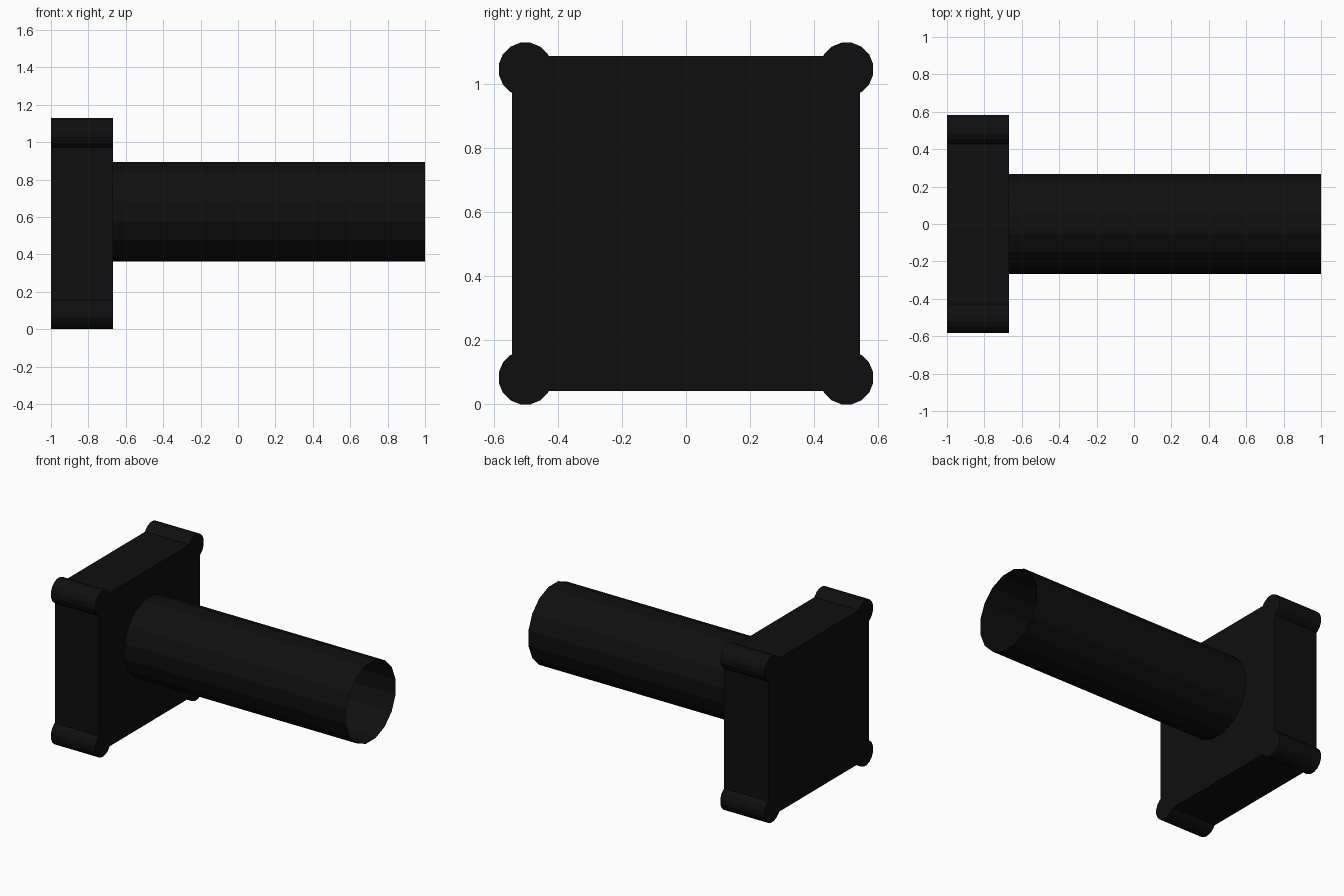
import bpy, bmesh, math
from mathutils import Matrix, Vector

cube = bpy.data.objects.get("Cube")
if cube:
    bpy.data.objects.remove(cube, do_unlink=True)

SIDES = 16
X_BACK, X_FACE, X_TIP = -1.0, -0.667, 1.0
PLATE_Z = 0.564

black = bpy.data.materials.new("matte_black")
black.use_nodes = True
colour = (0.0045, 0.0045, 0.0045, 1)
black.diffuse_color = colour
black.node_tree.nodes["Principled BSDF"].inputs["Base Color"].default_value = colour


def add_object(name, bm):
    mesh = bpy.data.meshes.new(name)
    bm.to_mesh(mesh)
    bm.free()
    mesh.materials.append(black)
    obj = bpy.data.objects.new(name, mesh)
    bpy.context.collection.objects.link(obj)
    return obj


def add_cylinder(name, x0, x1, y, z, apothem, capped):
    """Flat-sided cylinder along x, with a flat side on top."""
    bm = bmesh.new()
    radius = apothem / math.cos(math.pi / SIDES)
    place = (Matrix.Translation(((x0 + x1) / 2, y, z))
             @ Matrix.Rotation(math.pi / 2, 4, 'Y')
             @ Matrix.Rotation(math.pi / SIDES, 4, 'Z'))
    bmesh.ops.create_cone(bm, cap_ends=capped, segments=SIDES, radius1=radius,
                          radius2=radius, depth=x1 - x0, matrix=place)
    bmesh.ops.recalc_face_normals(bm, faces=bm.faces)
    return add_object(name, bm)


# Square base plate
bm = bmesh.new()
size = Vector((X_FACE - X_BACK, 1.085, 1.044))
bmesh.ops.create_cube(bm, size=1, matrix=Matrix.Translation(
    ((X_BACK + X_FACE) / 2, 0, PLATE_Z)) @ Matrix.Diagonal(size.to_4d()))
add_object("base_plate", bm)

# Round posts on the four corners
for side, sy in (("front", -1), ("back", 1)):
    for level, sz in (("lower", -1), ("upper", 1)):
        add_cylinder(f"{side}_{level}_corner_post", X_BACK, X_FACE,
                     sy * 0.501, PLATE_Z + sz * 0.481, 0.083, True)

# Open tube, set a little above the plate's centre
tube = add_cylinder("tube", X_FACE, X_TIP, 0, 0.627, 0.266, False)
